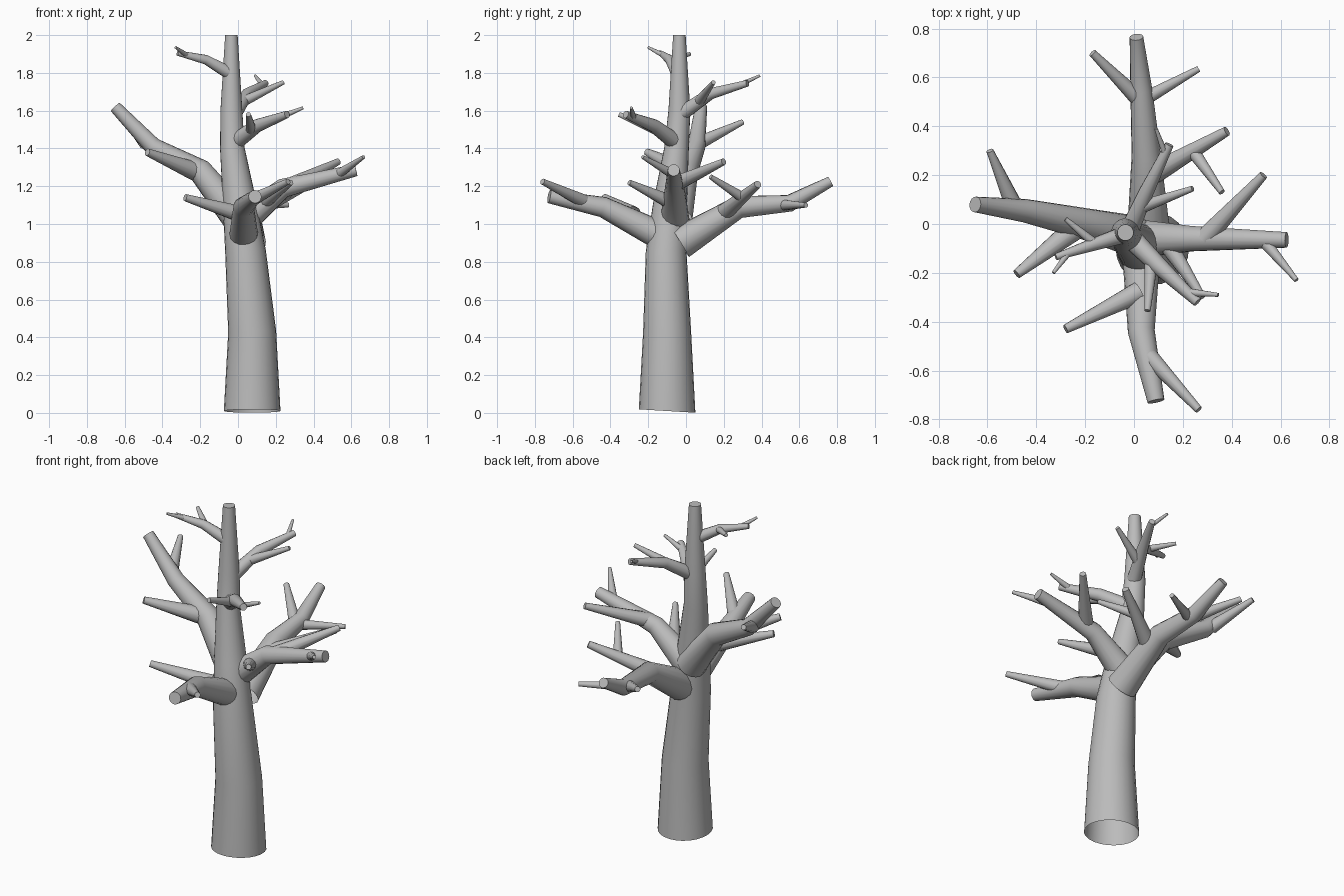
import bpy, bmesh, math
from mathutils import Vector

if "Cube" in bpy.data.objects:
    bpy.data.objects.remove(bpy.data.objects["Cube"])

GREY = (0.5, 0.5, 0.5, 1)
bark = bpy.data.materials.new("grey_bark")
bark.use_nodes = True
bark.diffuse_color = GREY
bark.node_tree.nodes["Principled BSDF"].inputs["Base Color"].default_value = GREY


def limb(name, path, radii, sides=16, foot=None):
    """Tapered tube through the path, open at its root and capped at its tip."""
    pts = [Vector(p) for p in path]
    bm = bmesh.new()
    rings = []
    for i, (p, r) in enumerate(zip(pts, radii)):
        before = (p - pts[i - 1]).normalized() if i else Vector()
        after = (pts[i + 1] - p).normalized() if i + 1 < len(pts) else Vector()
        axis = (before + after).normalized()
        if i == 0 and foot:
            axis = Vector(foot).normalized()
        # Carry one side direction along the tube so that it does not twist
        if i == 0:
            side = axis.orthogonal()
        side = (side - axis * side.dot(axis)).normalized()
        up = axis.cross(side)
        ring = []
        for k in range(sides):
            a = math.tau * k / sides
            ring.append(bm.verts.new(p + (side * math.cos(a) + up * math.sin(a)) * r))
        rings.append(ring)
    for low, high in zip(rings, rings[1:]):
        for k in range(sides):
            n = (k + 1) % sides
            bm.faces.new((low[k], low[n], high[n], high[k]))
    bm.faces.new(rings[-1])
    mesh = bpy.data.meshes.new(name)
    bm.to_mesh(mesh)
    bm.free()
    mesh.materials.append(bark)
    obj = bpy.data.objects.new(name, mesh)
    bpy.context.collection.objects.link(obj)
    bpy.ops.object.select_all(action="DESELECT")
    obj.select_set(True)
    bpy.context.view_layer.objects.active = obj
    bpy.ops.object.shade_smooth_by_angle(angle=math.radians(40))


def twigs(name, items):
    """Straight side shoots: start, end, start radius, end radius."""
    for i, (start, end, r0, r1) in enumerate(items, 1):
        limb(f"{name}_twig_{i}", (start, end), (r0, r1), 12)


# Trunk
limb("trunk",
     [(.075, -.1, .01), (.075, -.1, .43), (.04, -.105, .85), (.01, -.085, 1.1),
      (-.03, -.05, 1.4), (-.035, -.035, 1.6), (-.035, -.035, 2)],
     [.15, .127, .108, .09, .065, .058, .033], 24, foot=(0, .06, 1))

# Front branch
limb("front_branch", [(.03, -.1, .92), (.03, -.44, 1.09), (.09, -.725, 1.145)],
     [.08, .055, .035])
twigs("front_branch", [
    ((.02, -.28, 1.05), (-.28, -.43, 1.14), .045, .019),
    ((.06, -.54, 1.12), (.265, -.76, 1.225), .037, .016)])

# Back branch
limb("back_branch",
     [(.06, -.03, .9), (.05, .28, 1.09), (.03, .55, 1.11), (.01, .765, 1.225)],
     [.088, .06, .045, .028])
twigs("back_branch", [
    ((.03, .5, 1.1), (-.17, .7, 1.21), .035, .016),
    ((.04, .51, 1.1), (.265, .635, 1.1), .03, .013),
    ((.05, .19, 1.05), (.38, .38, 1.21), .048, .02),
    ((.24, .3, 1.14), (.36, .13, 1.25), .028, .013)])

# Right branch
limb("right_branch",
     [(-.0, -.05, 1.03), (-.2, .0, 1.28), (-.45, .055, 1.41), (-.65, .08, 1.62)],
     [.085, .065, .048, .032])
twigs("right_branch", [
    ((-.49, .07, 1.43), (-.59, .3, 1.54), .037, .015),
    ((-.23, -.01, 1.28), (-.48, -.205, 1.38), .05, .02)])

# Left branch
limb("left_branch", [(.02, -.06, 1.01), (.24, -.06, 1.19), (.625, -.065, 1.285)],
     [.08, .052, .032])
twigs("left_branch", [
    ((.29, -.06, 1.21), (.53, .2, 1.33), .043, .018),
    ((.54, -.08, 1.27), (.665, -.23, 1.355), .025, .01),
    ((.13, -.07, 1.11), (.28, -.3, 1.22), .04, .015)])

# Lower upper branch, to the front left
limb("upper_front_branch", [(-.02, -.05, 1.43), (.1, -.17, 1.52), (.26, -.32, 1.58)],
     [.045, .036, .02], 12)
twigs("upper_front_branch", [
    ((.07, -.16, 1.5), (.055, -.355, 1.58), .028, .013),
    ((.22, -.28, 1.565), (.345, -.29, 1.615), .018, .008)])

# Middle upper branch, to the back left
limb("upper_back_branch", [(-.02, -.03, 1.58), (.05, .13, 1.69), (.145, .325, 1.745)],
     [.04, .031, .018], 12)
twigs("upper_back_branch", [
    ((.03, .07, 1.65), (.24, .145, 1.75), .028, .012),
    ((.13, .28, 1.735), (.09, .39, 1.785), .014, .007)])

# Highest upper branch, to the right
limb("upper_right_branch",
     [(-.03, -.04, 1.79), (-.17, -.085, 1.87), (-.32, -.135, 1.905)],
     [.036, .026, .014], 12)
twigs("upper_right_branch", [
    ((-.16, -.08, 1.865), (-.28, .02, 1.9), .02, .01),
    ((-.27, -.12, 1.893), (-.33, -.2, 1.935), .014, .007)])
